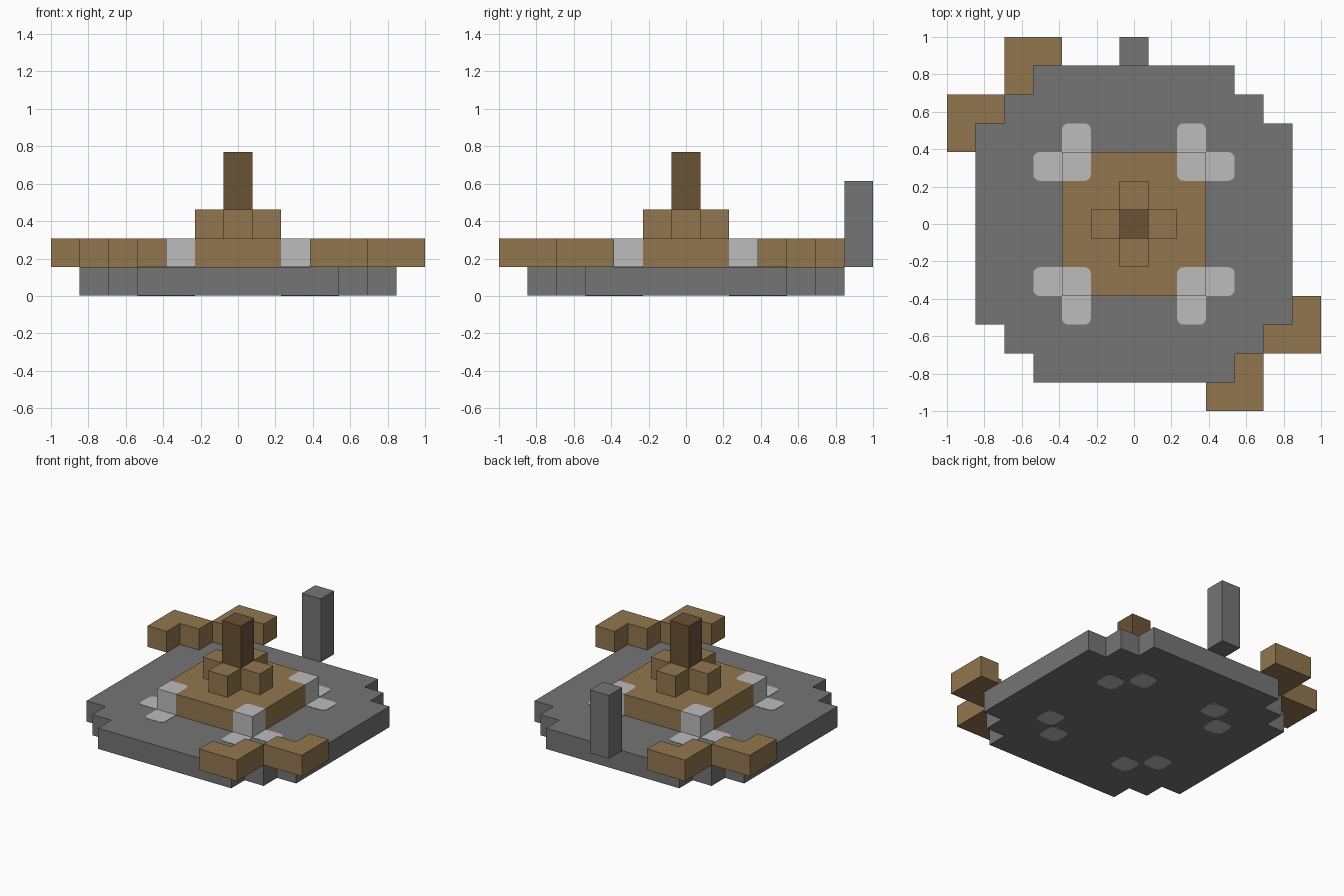
import bpy, bmesh, math
from mathutils import Vector

cube = bpy.data.objects.get("Cube")
if cube:
    bpy.data.objects.remove(cube, do_unlink=True)

U = 2 / 13      # one block
R = 0.22        # corner rounding of the pale stones, in blocks
SKIN = 0.015    # thickness of the thin stone plates, in blocks


def make_material(name, rgb):
    mat = bpy.data.materials.new(name)
    mat.use_nodes = True
    mat.diffuse_color = (*rgb, 1)
    mat.node_tree.nodes["Principled BSDF"].inputs["Base Color"].default_value = (*rgb, 1)
    return mat


STONE = make_material("grey stone", (0.178, 0.178, 0.178))
PALE = make_material("pale stone", (0.503, 0.503, 0.503))
WOOD = make_material("brown wood", (0.287, 0.181, 0.076))
DARK = make_material("dark wood", (0.144, 0.084, 0.036))


def turn(points, quarter):
    """Rotate outline points (x, y, optional radius) by quarter turns."""
    for _ in range(quarter):
        points = [(-p[1], p[0], *p[2:]) for p in points]
    return points


def fourfold(points):
    return [p for q in range(4) for p in turn(points, q)]


def rounded(points):
    """Replace each corner that has a radius by a short curve."""
    out = []
    for i, p in enumerate(points):
        c = Vector(p[:2])
        if len(p) < 3:
            out.append(c)
            continue
        a = c + (Vector(points[i - 1][:2]) - c).normalized() * p[2]
        b = c + (Vector(points[(i + 1) % len(points)][:2]) - c).normalized() * p[2]
        centre = a + b - c
        for k in range(5):
            t = k / 4 * math.pi / 2
            out.append(centre + (a - centre) * math.cos(t) + (b - centre) * math.sin(t))
    return out


def prism(name, points, z0, z1, mat):
    """Extrude an outline between two heights, all in blocks."""
    bm = bmesh.new()
    face = bm.faces.new([bm.verts.new((p.x * U, p.y * U, z0 * U)) for p in rounded(points)])
    top = bmesh.ops.extrude_face_region(bm, geom=[face])["geom"]
    bmesh.ops.translate(bm, vec=(0, 0, (z1 - z0) * U),
                        verts=[g for g in top if isinstance(g, bmesh.types.BMVert)])
    bmesh.ops.recalc_face_normals(bm, faces=bm.faces)
    mesh = bpy.data.meshes.new(name)
    bm.to_mesh(mesh)
    bm.free()
    mesh.materials.append(mat)
    obj = bpy.data.objects.new(name, mesh)
    bpy.context.collection.objects.link(obj)
    return obj


def square(x, y, *radius):
    """One block outline centred on a grid cell."""
    h = 0.5
    return [(x + sx * h, y + sy * h, *radius)
            for sx, sy in ((-1, -1), (1, -1), (1, 1), (-1, 1))]


# Stepped stone base
prism("base", fourfold([(5.5, 3.5), (4.5, 3.5), (4.5, 4.5), (3.5, 4.5), (3.5, 5.5)]),
      SKIN, 1, STONE)

# Wooden platform with notched corners, cross-shaped step and mast
prism("platform", fourfold([(2.5, 1.5), (1.5, 1.5, R), (1.5, 2.5)]), 1, 2, WOOD)
prism("mast_foot", fourfold([(1.5, 0.5), (0.5, 0.5), (0.5, 1.5)]), 2, 3, WOOD)
prism("mast", square(0, 0), 3, 5, DARK)

# Pale corner stones, with inlays in the top and underside of the base
corner = [(1.5, 1.5, R), (2.5, 1.5), (2.5, 2.5), (1.5, 2.5)]
inlays = ([(1.5, 2.5), (2.5, 2.5), (2.5, 3.5, R), (1.5, 3.5, R)],
          [(2.5, 1.5), (3.5, 1.5, R), (3.5, 2.5, R), (2.5, 2.5)])
for q in range(4):
    prism(f"corner_stone_{q + 1}", turn(corner, q), 1, 2, PALE)
    for n, shape in enumerate(inlays):
        prism(f"top_inlay_{q + 1}_{n + 1}", turn(shape, q), 1, 1 + SKIN, PALE)
        cell = ((2, 3), (3, 2))[n]
        prism(f"under_inlay_{q + 1}_{n + 1}", turn(square(*cell, R * 1.3), q), 0, SKIN, PALE)

# Angled wooden ledges on two opposite corners
ledge = [(-2.5, 6.5), (-4.5, 6.5), (-4.5, 4.5), (-3.5, 4.5), (-3.5, 5.5), (-2.5, 5.5)]
mirrored = [(-y, -x) for x, y in ledge]
for side, q in (("back", 0), ("front", 2)):
    prism(f"{side}_ledge_inner", turn(ledge, q), 1, 2, WOOD)
    prism(f"{side}_ledge_outer", turn(mirrored, q), 1, 2, WOOD)

# Stone post behind the base
prism("back_post", square(0, 6), 1, 4, STONE)
